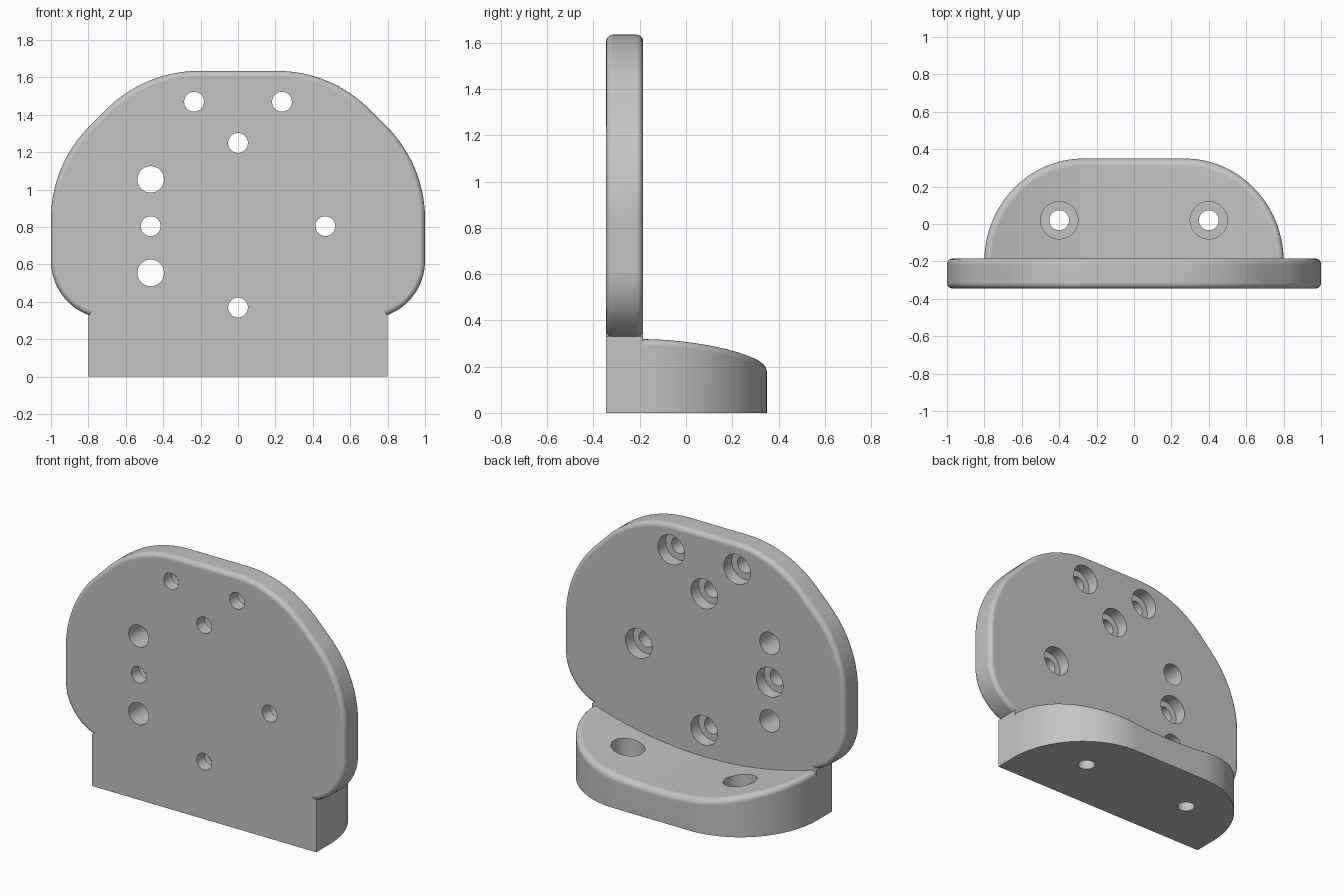
import bpy, bmesh
from math import sin, cos, pi, radians, sqrt
from mathutils import Matrix

cube = bpy.data.objects.get("Cube")
if cube:
    bpy.data.objects.remove(cube, do_unlink=True)

FRONT, BACK, BORE = -0.345, -0.185, 0.08

grey = bpy.data.materials.new("light_grey")
grey.use_nodes = True
grey.diffuse_color = (0.55, 0.55, 0.55, 1)
grey.node_tree.nodes["Principled BSDF"].inputs["Base Color"].default_value = grey.diffuse_color


def make_object(name, bm):
    bmesh.ops.recalc_face_normals(bm, faces=bm.faces)
    mesh = bpy.data.meshes.new(name)
    bm.to_mesh(mesh)
    bm.free()
    mesh.materials.append(grey)
    obj = bpy.data.objects.new(name, mesh)
    bpy.context.collection.objects.link(obj)
    return obj


def activate(obj):
    bpy.ops.object.select_all(action="DESELECT")
    obj.select_set(True)
    bpy.context.view_layer.objects.active = obj


def apply_modifier(obj, kind, **settings):
    mod = obj.modifiers.new(kind, kind)
    for key, value in settings.items():
        setattr(mod, key, value)
    activate(obj)
    bpy.ops.object.modifier_apply(modifier=mod.name)


def combine(obj, other, operation):
    apply_modifier(obj, "BOOLEAN", object=other, operation=operation, solver="EXACT")
    bpy.data.objects.remove(other, do_unlink=True)


def arc(cx, cz, r, start, end, steps=20):
    angles = [radians(start + (end - start) * i / steps) for i in range(steps + 1)]
    return [(cx + r * cos(a), cz + r * sin(a)) for a in angles]


def plate(name, half):
    """Extrude a right-hand outline, mirrored in x, through the plate thickness."""
    outline = half + [(-x, z) for x, z in reversed(half)]
    bm = bmesh.new()
    face = bm.faces.new([bm.verts.new((x, FRONT, z)) for x, z in outline])
    extruded = bmesh.ops.extrude_face_region(bm, geom=[face])["geom"]
    verts = [v for v in extruded if isinstance(v, bmesh.types.BMVert)]
    bmesh.ops.translate(bm, verts=verts, vec=(0, BACK - FRONT, 0))
    return make_object(name, bm)


# Rounded upright plate
bracket = plate("bracket", arc(0.69, 0.62, 0.31, -90, 0)
                + arc(0.3, 0.843, 0.7, 0, 45) + arc(0.208, 0.935, 0.7, 45, 90))
apply_modifier(bracket, "BEVEL", width=0.03, segments=5, limit_method="ANGLE",
               angle_limit=radians(50))

# Square neck joining the plate to the foot
neck = plate("neck", [(0.8, 0), (0.8, 0.33), (0.7, 0.4)])


# Foot with a dished top and a rounded rear rim
def dish(x):
    radius = 2.53
    return 0.2 + radius - sqrt(radius ** 2 - x ** 2)


def foot_ring(bm, inset, height):
    right = [(0.27 + (0.53 - inset) * cos(a), -0.2 + (0.55 - inset) * sin(a))
             for a in (pi / 2 * i / 32 for i in range(33))]
    flat = [(0.27 * (1 - i / 4), right[-1][1]) for i in range(1, 5)]
    half = right + flat
    points = half + [(-x, y) for x, y in reversed(half[:-1])]
    return [bm.verts.new((x, y, height(x))) for x, y in points]


bm = bmesh.new()
rim = 0.04
rings = [foot_ring(bm, 0, lambda x: 0)]
for step in range(7):
    t = pi / 2 * step / 6
    rings.append(foot_ring(bm, rim * (1 - cos(t)),
                           lambda x, t=t: dish(x) - rim + rim * sin(t)))
top = rings[-1]
hinge = [top[0]] + [bm.verts.new((v.co.x, -0.2, v.co.z)) for v in top[1:-1]] + [top[-1]]
for a, b in list(zip(rings, rings[1:])) + [(top, hinge)]:
    for i in range(len(a) - 1):
        corners = list(dict.fromkeys((a[i], a[i + 1], b[i + 1], b[i])))
        bm.faces.new(corners)
bm.faces.new(rings[0])
bm.faces.new([r[0] for r in rings[:-1]] + hinge + [r[-1] for r in reversed(rings[:-1])])
foot = make_object("foot", bm)

combine(bracket, neck, "UNION")
combine(bracket, foot, "UNION")


# Screw holes
def drill(position, radius, depth, along_y):
    bm = bmesh.new()
    turn = Matrix.Rotation(pi / 2 if along_y else 0, 4, "X")
    bmesh.ops.create_cone(bm, cap_ends=True, segments=48, radius1=radius, radius2=radius,
                          depth=depth, matrix=Matrix.Translation(position) @ turn)
    combine(bracket, make_object("drill", bm), "DIFFERENCE")


for x, z in [(-0.235, 1.47), (0.235, 1.47), (0, 1.25), (-0.467, 0.805), (0.467, 0.805), (0, 0.37)]:
    drill((x, -0.265, z), 0.053, 0.4, True)
    drill((x, BACK - BORE + 0.1, z), 0.095, 0.2, True)
for z in (1.055, 0.555):
    drill((-0.467, -0.265, z), 0.071, 0.4, True)
for x in (-0.4, 0.4):
    drill((x, 0.02, 0.1), 0.053, 0.6, False)
    drill((x, 0.02, 0.3), 0.1, 0.4, False)

# Smooth fillets with crisp hole edges
activate(bracket)
bpy.ops.object.shade_smooth_by_angle(angle=radians(30))
normals = bracket.modifiers.new("weighted_normals", "WEIGHTED_NORMAL")
normals.keep_sharp = True
